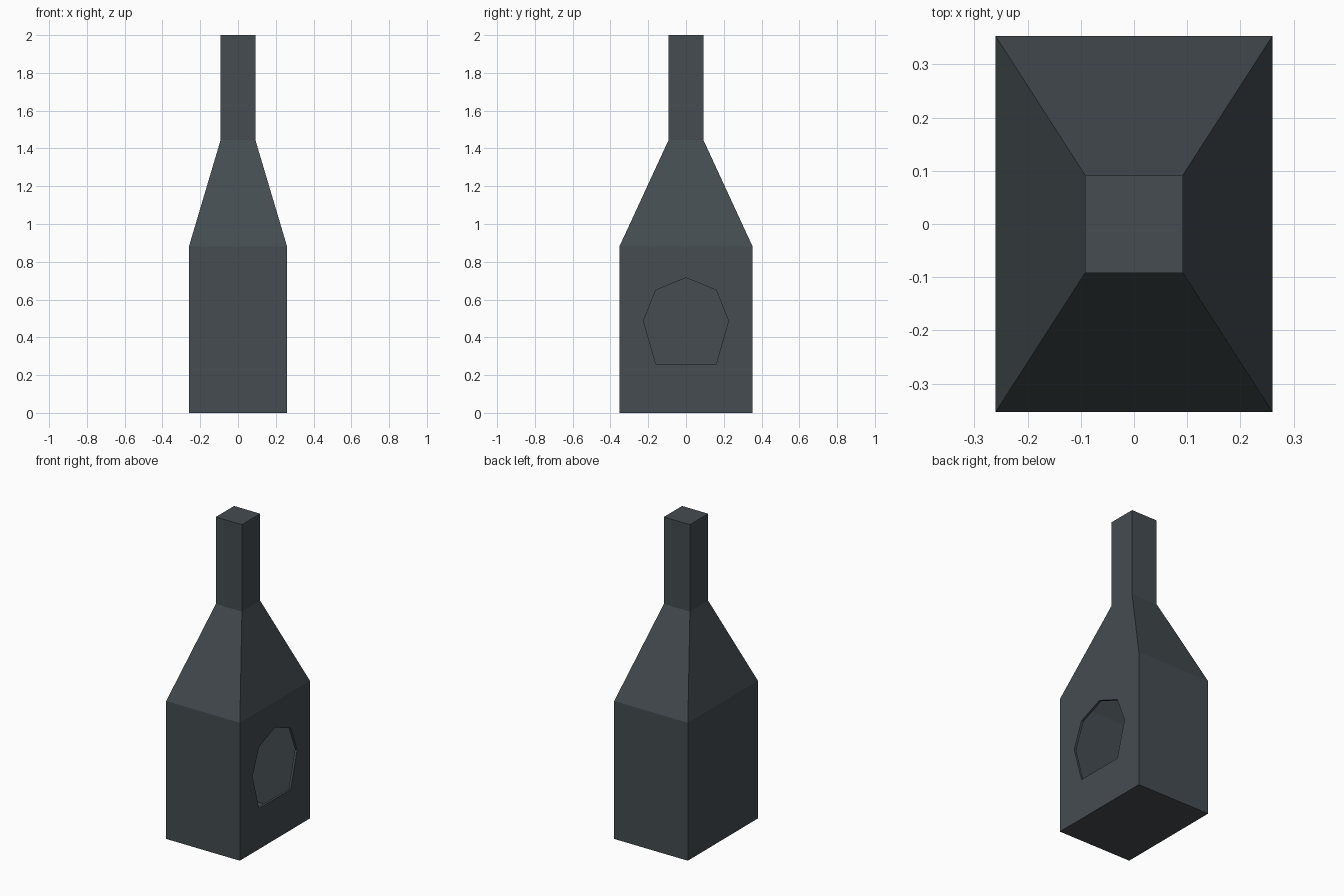
import bpy
import bmesh

cube = bpy.data.objects.get("Cube")
if cube:
    bpy.data.objects.remove(cube, do_unlink=True)

# One dark slate colour
slate = bpy.data.materials.new("dark slate")
slate.use_nodes = True
colour = (0.058, 0.072, 0.081, 1)
slate.diffuse_color = colour
slate.node_tree.nodes["Principled BSDF"].inputs["Base Color"].default_value = colour


def loft(name, rings):
    """Closed solid through a list of equal-length rings of points."""
    bm = bmesh.new()
    loops = [[bm.verts.new(p) for p in ring] for ring in rings]
    n = len(loops[0])
    for low, high in zip(loops, loops[1:]):
        for i in range(n):
            j = (i + 1) % n
            bm.faces.new((low[i], low[j], high[j], high[i]))
    bm.faces.new(loops[0])
    bm.faces.new(loops[-1])
    bmesh.ops.recalc_face_normals(bm, faces=bm.faces)
    mesh = bpy.data.meshes.new(name)
    bm.to_mesh(mesh)
    bm.free()
    mesh.materials.append(slate)
    obj = bpy.data.objects.new(name, mesh)
    bpy.context.collection.objects.link(obj)
    return obj


# Hollow body: square base, tapering hood and chimney neck
BASE_X, BASE_Y, NECK = 0.26, 0.353, 0.092
levels = [(BASE_X, BASE_Y, 0), (BASE_X, BASE_Y, 0.88),
          (NECK, NECK, 1.445), (NECK, NECK, 2)]
body = loft("chimney_body", [
    [(-x, -y, z), (x, -y, z), (x, y, z), (-x, y, z)] for x, y, z in levels])

shell = body.modifiers.new("thin_walls", 'SOLIDIFY')
shell.thickness = 0.015
shell.offset = -1
shell.use_even_offset = True

# Seven-sided opening through the +x wall
half = [(0.16, 0.26), (0.225, 0.487), (0.16, 0.65)]
outline = half + [(0, 0.715)] + [(-y, z) for y, z in reversed(half)]
cutter = loft("opening_cutter", [[(x, y, z) for y, z in outline] for x in (0.15, 0.4)])
cutter.hide_render = True
cutter.hide_viewport = True
cutter.display_type = 'WIRE'

cut = body.modifiers.new("opening", 'BOOLEAN')
cut.operation = 'DIFFERENCE'
cut.solver = 'EXACT'
cut.object = cutter
